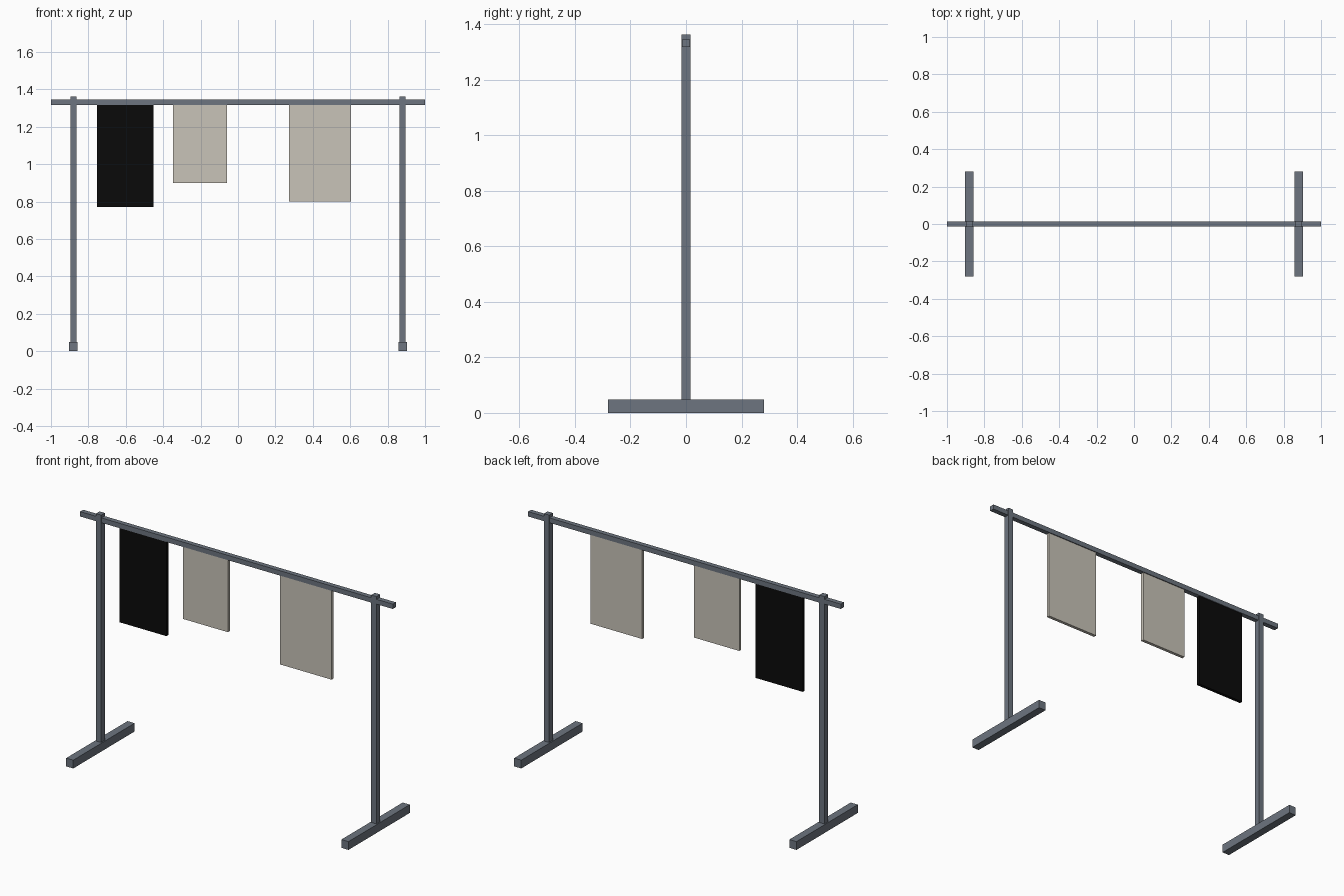
import bpy
import bmesh

if "Cube" in bpy.data.objects:
    bpy.data.objects.remove(bpy.data.objects["Cube"])


def material(name, rgb):
    m = bpy.data.materials.new(name)
    m.diffuse_color = (*rgb, 1.0)
    m.use_nodes = True
    m.node_tree.nodes["Principled BSDF"].inputs["Base Color"].default_value = m.diffuse_color
    return m


STEEL = material("grey_steel", (0.153, 0.178, 0.214))
BLACK = material("black_cloth", (0.003, 0.003, 0.003))
BEIGE = material("beige_cloth", (0.578, 0.546, 0.479))


def box(name, x, y, z, mat):
    """Box from (min, max) ranges on each axis."""
    bm = bmesh.new()
    bmesh.ops.create_cube(bm, size=1.0)
    for v in bm.verts:
        v.co = [r[0] if c < 0 else r[1] for c, r in zip(v.co, (x, y, z))]
    mesh = bpy.data.meshes.new(name)
    bm.to_mesh(mesh)
    bm.free()
    mesh.materials.append(mat)
    ob = bpy.data.objects.new(name, mesh)
    bpy.context.collection.objects.link(ob)
    return ob


# Hanging rail
box("rail", (-1, 1), (-0.014, 0.014), (1.317, 1.345), STEEL)

# Upright and floor foot at each end
for side, cx in (("left", -0.88), ("right", 0.88)):
    box(side + "_post", (cx - 0.0165, cx + 0.0165), (-0.0165, 0.0165),
        (0.048, 1.362), STEEL)
    box(side + "_foot", (cx - 0.0225, cx + 0.0225), (-0.28, 0.28),
        (0, 0.048), STEEL)

# Hanging garments: name, x range, bottom height, colour
for name, xs, bottom, mat in (
    ("black_garment", (-0.753, -0.452), 0.77, BLACK),
    ("short_garment", (-0.347, -0.058), 0.898, BEIGE),
    ("wide_garment", (0.274, 0.605), 0.801, BEIGE),
):
    box(name, xs, (-0.009, 0.009), (bottom, 1.317), mat)
